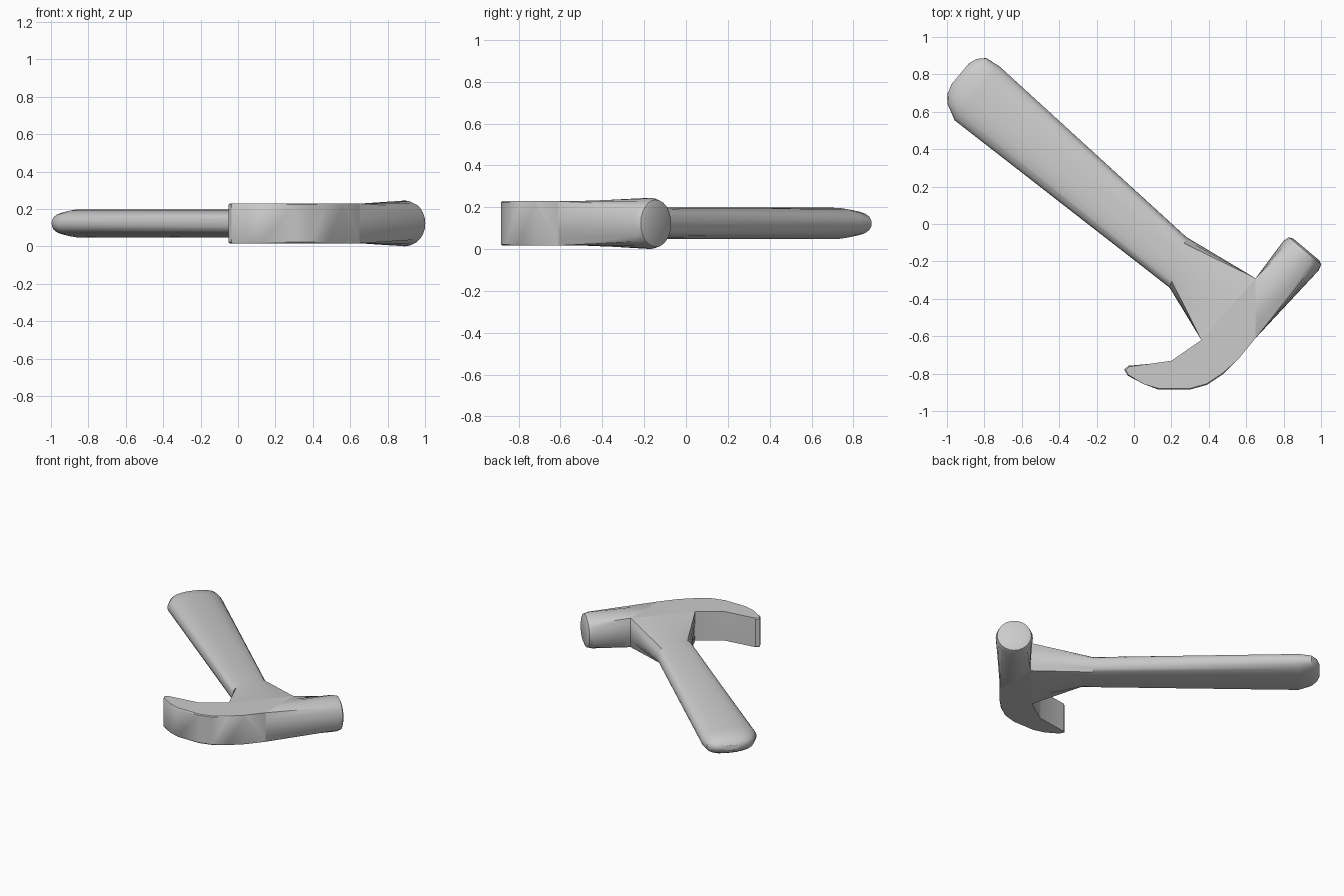
import bpy, bmesh
from math import cos, sin, pi
from mathutils import Vector

if "Cube" in bpy.data.objects:
    bpy.data.objects.remove(bpy.data.objects["Cube"])

ZC = 0.123                      # mid height of the tool
D = Vector((0.766, -0.643))     # along the handle, towards the head
N = Vector((0.643, 0.766))      # along the head, towards the striking face
SEG = 24


def ring(p, q, hz, power):
    """Cross-section from p to q in plan; power 2 = ellipse, 0 = rectangle."""
    p, q = Vector(p), Vector(q)
    mid, half = (p + q) / 2, (p - q) / 2
    pts = []
    for i in range(SEG):
        a = 2 * pi * i / SEG
        c, s = cos(a), sin(a)
        if power:
            k = (abs(c) ** power + abs(s) ** power) ** (-1 / power)
        else:
            k = 1 / max(abs(c), abs(s))
        xy = mid + half * c * k
        pts.append((xy.x, xy.y, ZC + hz * s * k))
    return pts


def dn(d, n):
    return D * d + N * n


def finish(name, bm, angle=30):
    bmesh.ops.recalc_face_normals(bm, faces=bm.faces)
    me = bpy.data.meshes.new(name)
    bm.to_mesh(me)
    bm.free()
    ob = bpy.data.objects.new(name, me)
    bpy.context.collection.objects.link(ob)
    bpy.ops.object.select_all(action='DESELECT')
    bpy.context.view_layer.objects.active = ob
    ob.select_set(True)
    bpy.ops.object.shade_smooth_by_angle(angle=angle * pi / 180)
    return ob


def loft(name, rings):
    """Skin through the rings; the first is capped, the last stays open on the head."""
    bm = bmesh.new()
    rows = [[bm.verts.new(v) for v in r] for r in rings]
    for a, b in zip(rows, rows[1:]):
        for i in range(SEG):
            j = (i + 1) % SEG
            bm.faces.new((a[i], a[j], b[j], b[i]))
    bm.faces.new(rows[0])
    finish(name, bm)


# Corners where the parts meet
OUTER, INNER, THROAT = (0.65, -0.61), (0.65, -0.29), (0.36, -0.62)
HEAD_HZ = 0.106

# Handle with rounded butt, flaring into the neck
butt = [(-1.228, 0.09, -0.055, 0.018), (-1.212, 0.135, -0.105, 0.042),
        (-1.175, 0.172, -0.15, 0.062), (-1.09, 0.183, -0.192, 0.075)]
handle = [ring(dn(d, a), dn(d, b), hz, 2.4) for d, a, b, hz in butt]
handle.append(ring((0.28, -0.07), (0.19, -0.34), 0.076, 2.4))
handle.append(ring(INNER, THROAT, HEAD_HZ, 0))
loft("handle_and_neck", handle)

# Round striking face blending into the square head
face = [ring(dn(n_d, 0) + N * n, dn(2 * 0.793 - n_d, 0) + N * n, r, 2)
        for n, n_d, r in ((0.488, 0.705, 0.088), (0.478, 0.68, 0.113), (0.445, 0.67, 0.1225))]
face.append(ring(INNER, OUTER, HEAD_HZ, 0))
loft("striking_face", face)

# Head block and curved claw: extruded plan profile, open where other parts join
profile = [OUTER, INNER, THROAT, (0.19, -0.738), (-0.03, -0.758), (-0.052, -0.778),
           (-0.035, -0.81), (0.05, -0.855), (0.13, -0.885), (0.30, -0.885),
           (0.39, -0.86), (0.48, -0.80), (0.56, -0.72)]
bm = bmesh.new()
low = [bm.verts.new((x, y, ZC - HEAD_HZ)) for x, y in profile]
top = [bm.verts.new((x, y, ZC + HEAD_HZ)) for x, y in profile]
bm.faces.new(low[::-1])
bm.faces.new(top)
for i in range(2, len(profile)):
    j = (i + 1) % len(profile)
    bm.faces.new((low[i], low[j], top[j], top[i]))
rim = [e for e in bm.edges if e.is_manifold
       and abs(e.verts[0].co.z - e.verts[1].co.z) < 1e-4
       and min(v.co.x for v in e.verts) < 0.55
       and not any((v.co.xy - Vector(c)).length < 1e-3 for v in e.verts for c in (OUTER, THROAT))]
bmesh.ops.bevel(bm, geom=rim, offset=0.006, segments=1, affect='EDGES')
finish("head_and_claw", bm)
